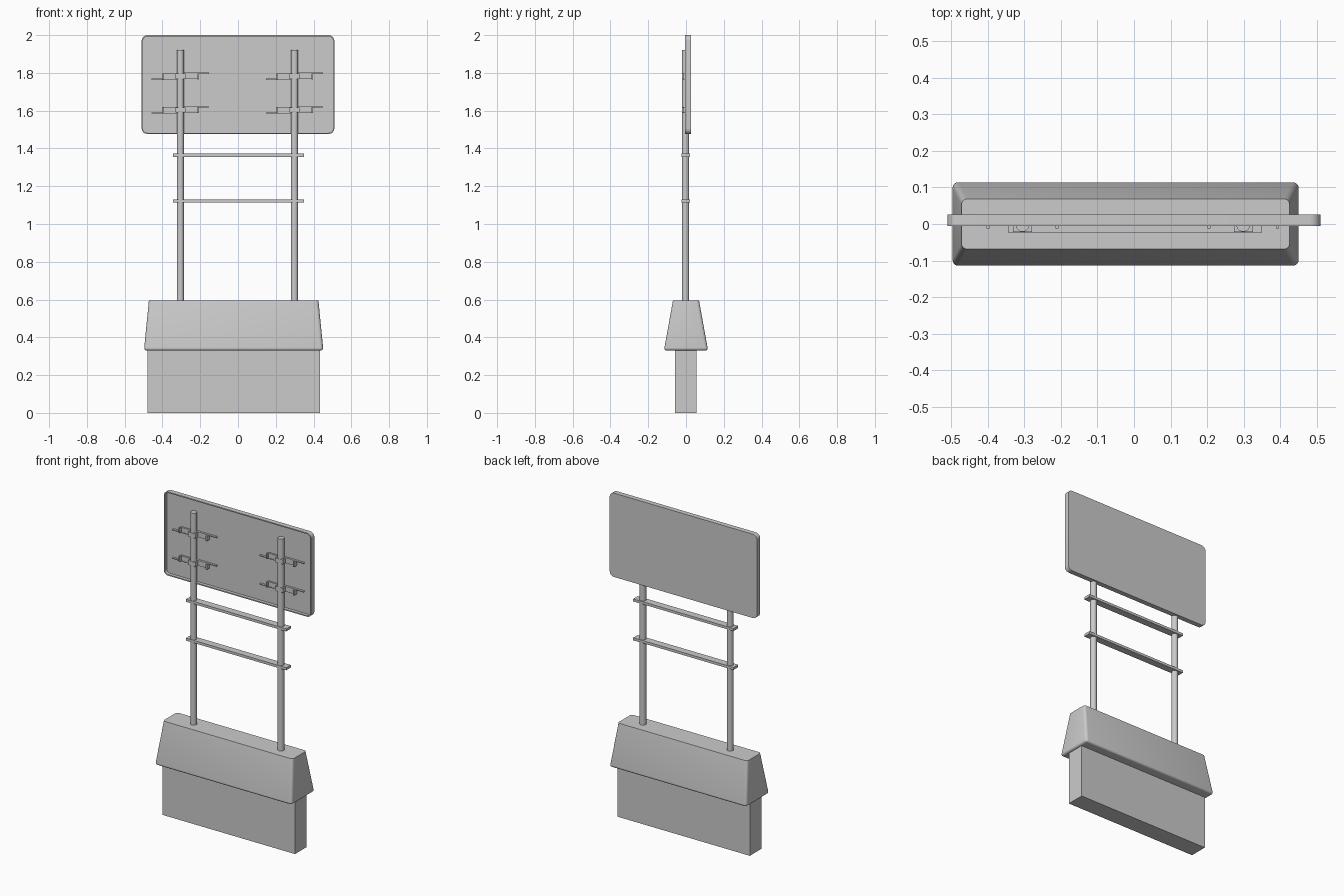
import bpy, bmesh, math
from mathutils import Vector

cube = bpy.data.objects.get("Cube")
if cube:
    bpy.data.objects.remove(cube, do_unlink=True)

grey = bpy.data.materials.new("light_grey")
grey.use_nodes = True
grey.diffuse_color = (0.6, 0.6, 0.6, 1)
grey.node_tree.nodes["Principled BSDF"].inputs["Base Color"].default_value = (0.6, 0.6, 0.6, 1)


def finish(name, bm, smooth=False):
    bmesh.ops.recalc_face_normals(bm, faces=bm.faces)
    mesh = bpy.data.meshes.new(name)
    bm.to_mesh(mesh)
    bm.free()
    mesh.materials.append(grey)
    ob = bpy.data.objects.new(name, mesh)
    bpy.context.collection.objects.link(ob)
    if smooth:
        bpy.ops.object.select_all(action="DESELECT")
        ob.select_set(True)
        bpy.context.view_layer.objects.active = ob
        bpy.ops.object.shade_smooth_by_angle(angle=math.radians(35))
    return ob


def box_mesh(lo, hi):
    bm = bmesh.new()
    bmesh.ops.create_cube(bm, size=1)
    lo, hi = Vector(lo), Vector(hi)
    for v in bm.verts:
        v.co = (lo + hi) / 2 + v.co * (hi - lo)
    return bm


def box(name, lo, hi):
    return finish(name, box_mesh(lo, hi))


# Base block
box("base_block", (-0.48, -0.058, 0), (0.435, 0.055, 0.34))

# Tapered hood with rounded lower edges
bm = box_mesh((-0.498, -0.117, 0.33), (0.452, 0.117, 0.595))
for v in bm.verts:
    if v.co.z > 0.5:
        v.co.x = -0.023 + (v.co.x + 0.023) * 0.945
        v.co.y *= 0.59
lower = [e for e in bm.edges if min(v.co.z for v in e.verts) < 0.4]
bmesh.ops.bevel(bm, geom=lower, offset=0.016, segments=4, profile=0.5, affect="EDGES")
finish("hood", bm, True)

# Posts
post_x = {"right": -0.305, "left": 0.299}
for side, x in post_x.items():
    bm = bmesh.new()
    bmesh.ops.create_cone(bm, cap_ends=True, segments=20, radius1=0.019, radius2=0.019, depth=1.34)
    bmesh.ops.translate(bm, verts=bm.verts, vec=(x, -0.002, 1.25))
    finish(side + "_post", bm, True)

# Crossbars
for name, z in (("lower_crossbar", 1.121), ("upper_crossbar", 1.364)):
    box(name, (-0.344, -0.023, z - 0.008), (0.35, 0.022, z + 0.008))

# Sign panel: rounded tray, open to the front
bm = bmesh.new()
radius = 0.03
ring = []
for i, (sx, sz) in enumerate(((1, 1), (-1, 1), (-1, -1), (1, -1))):
    for k in range(7):
        a = math.radians(90 * i + 15 * k)
        ring.append(bm.verts.new((sx * (0.51 - radius) + radius * math.cos(a), 0.026,
                                  1.738 + sz * (0.262 - radius) + radius * math.sin(a))))
back = bm.faces.new(ring)
made = bmesh.ops.extrude_face_region(bm, geom=[back], use_keep_orig=True)["geom"]
front = next(g for g in made if isinstance(g, bmesh.types.BMFace))
for v in front.verts:
    v.co.y = -0.005
bmesh.ops.recalc_face_normals(bm, faces=bm.faces)
bmesh.ops.inset_region(bm, faces=[front], thickness=0.007)
made = bmesh.ops.extrude_discrete_faces(bm, faces=[front])["faces"]
floor = made[0]
rim = [v.co.copy() for v in floor.verts]
for v in floor.verts:
    v.co.y = 0.015
# Join the recessed floor to the rim
inner = [e for e in bm.edges if e.is_boundary]
if inner:
    bmesh.ops.bridge_loops(bm, edges=inner)
finish("sign_panel", bm, True)

# Mounting clamps: a channel round the post and thin flanges on the panel
for side, x in post_x.items():
    s = 1 if side == "left" else -1
    for level, z in (("upper", 1.782), ("lower", 1.604)):
        name = f"{side}_{level}_clamp"
        turn = s if level == "lower" else -s
        box(name + "_plate", (x - 0.094, 0.004, z - 0.015), (x + 0.094, 0.016, z + 0.015))
        for edge in (-1, 1):
            ze = z + edge * 0.016
            far = x + edge * 0.152
            box(name + "_flange", (min(x, far), 0.002, ze - 0.003), (max(x, far), 0.016, ze + 0.003))
            xe = x + edge * 0.094
            box(name + "_end", (xe - 0.004, -0.012, z - 0.016), (xe + 0.004, 0.016, z + 0.016))
        box(name + "_strap", (x - 0.026, -0.022, z - 0.014), (x + 0.026, 0.016, z + 0.014))
